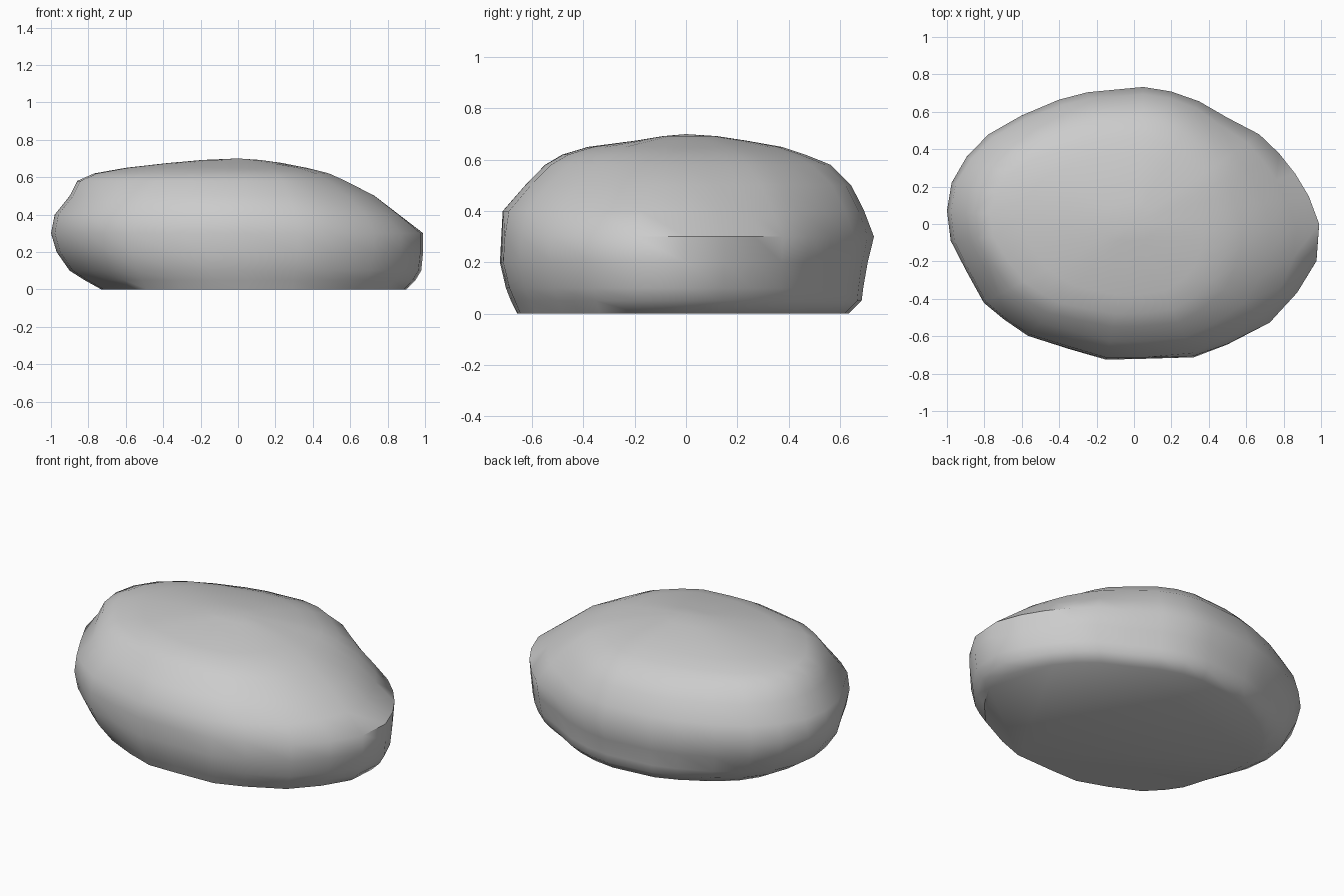
import bpy, bmesh, math
from mathutils import Vector, noise

if "Cube" in bpy.data.objects:
    bpy.data.objects.remove(bpy.data.objects["Cube"])

# Plan outline of the boulder at its widest
OUTLINE = [(1, 0), (.985, -.2), (.88, -.37), (.73, -.53), (.5, -.645), (.32, -.71),
           (.05, -.72), (-.15, -.725), (-.35, -.67), (-.57, -.6), (-.7, -.51),
           (-.8, -.42), (-.9, -.25), (-.98, -.09), (-1, .07), (-.975, .22),
           (-.9, .36), (-.78, .48), (-.6, .58), (-.4, .66), (-.25, .705),
           (.05, .73), (.2, .71), (.35, .66), (.5, .57), (.67, .48), (.78, .38),
           (.87, .27), (.94, .15)]

# Vertical profiles on each side: reach at each height
LEVELS = [0, .05, .1, .2, .3, .4, .5, .58, .62, .65, .675, .692]
LEFT = [.73, .82, .9, .97, 1, .98, .9, .86, .77, .6, .38, .19]
RIGHT = [.9, .95, .98, .99, .99, .86, .73, .57, .48, .36, .24, .12]
FRONT = [.66, .68, .70, .725, .72, .715, .63, .55, .48, .38, .19, .09]
BACK = [.63, .68, .685, .70, .725, .69, .64, .56, .46, .37, .23, .12]


def reach(x, y, i):
    """Blend the side profiles by direction into a scale for the outline."""
    a = math.atan2(y / .725, x)
    w = math.cos(a) ** 2
    side = RIGHT[i] if x > 0 else LEFT[i]
    face = (BACK[i] if y > 0 else FRONT[i]) / .725
    return w * side + (1 - w) * face


# Boulder: stacked rings, capped flat below and closed to a low crown
bm = bmesh.new()
rings = []
for i, z in enumerate(LEVELS):
    ring = []
    for x, y in OUTLINE:
        s = reach(x, y, i)
        p = Vector((x * s, y * s, z))
        if 0 < i < 11:
            bump = noise.noise(p * 3.5) * .012
            p.x *= 1 + bump * (abs(x) < .95)
            p.y *= 1 + bump
        ring.append(bm.verts.new(p))
    rings.append(ring)

n = len(OUTLINE)
for lo, hi in zip(rings, rings[1:]):
    for k in range(n):
        m = (k + 1) % n
        bm.faces.new((lo[k], lo[m], hi[m], hi[k]))
bm.faces.new(rings[0])
crown = bm.verts.new((0, 0, .7))
for k in range(n):
    bm.faces.new((rings[-1][k], rings[-1][(k + 1) % n], crown))
bmesh.ops.recalc_face_normals(bm, faces=bm.faces)

mesh = bpy.data.meshes.new("boulder")
bm.to_mesh(mesh)
bm.free()
boulder = bpy.data.objects.new("boulder", mesh)
bpy.context.collection.objects.link(boulder)

# Smooth weathered surface with a crisp base edge
bpy.context.view_layer.objects.active = boulder
boulder.select_set(True)
bpy.ops.object.shade_smooth_by_angle(angle=math.radians(48))
